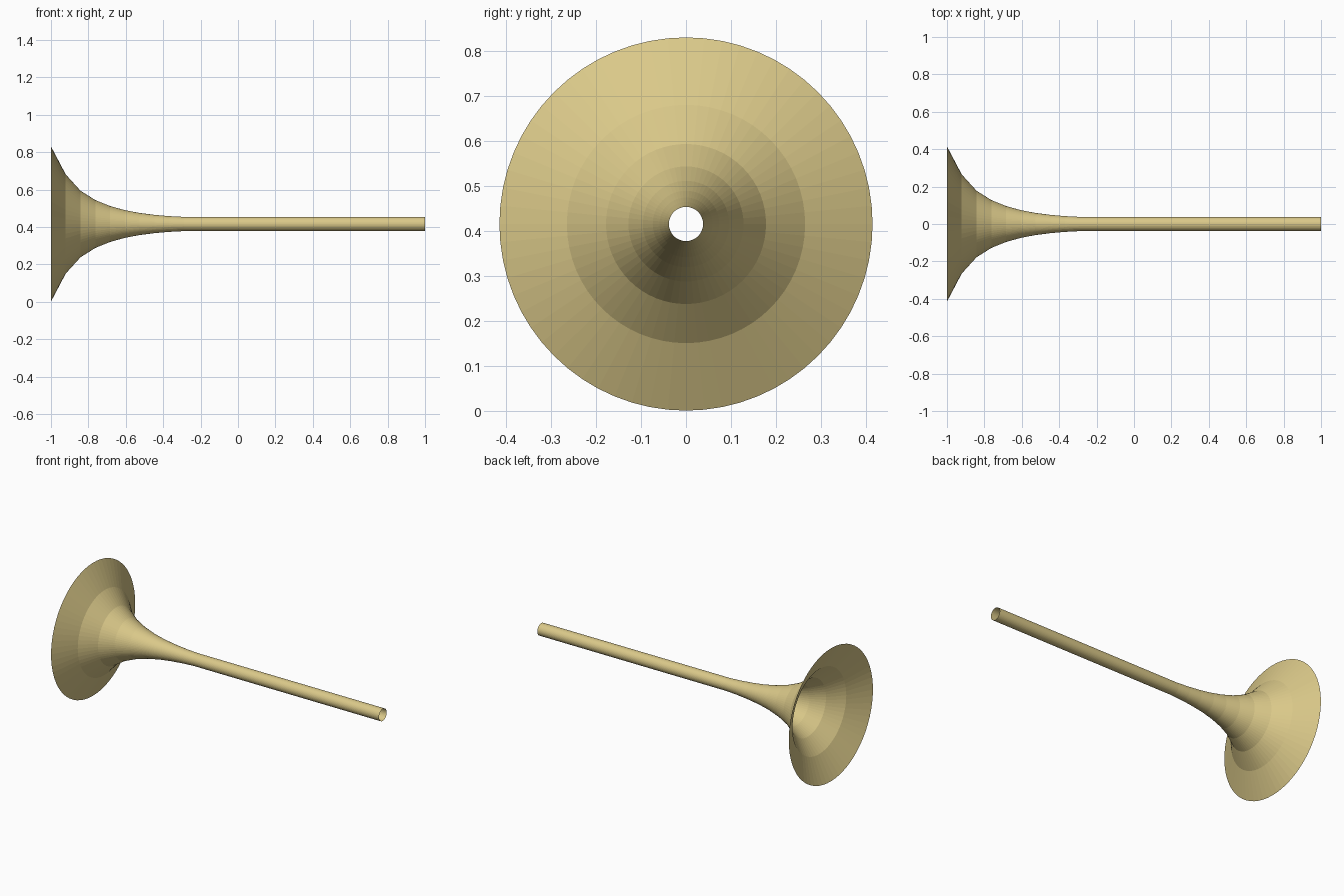
import bpy
import bmesh
from math import cos, sin, tau

cube = bpy.data.objects.get("Cube")
if cube:
    bpy.data.objects.remove(cube, do_unlink=True)

SIDES = 64
AXIS_Z = 0.416

# Pale brass
brass = bpy.data.materials.new("pale_brass")
brass.use_nodes = True
color = (0.70, 0.58, 0.25, 1)
brass.diffuse_color = color
brass.node_tree.nodes["Principled BSDF"].inputs["Base Color"].default_value = color

# Profile: flared bell in even steps, then a straight tube
flare = [0.415, 0.265, 0.178, 0.128, 0.096, 0.074, 0.059, 0.049, 0.042, 0.038]
profile = [(-1 + 0.079 * i, r) for i, r in enumerate(flare)]
profile.append((1, flare[-1]))

# Open shell of revolution around the x axis, faces wound outward
bm = bmesh.new()
rings = []
for x, r in profile:
    rings.append([bm.verts.new((x, r * cos(tau * k / SIDES), r * sin(tau * k / SIDES)))
                  for k in range(SIDES)])
for a, b in zip(rings, rings[1:]):
    for k in range(SIDES):
        n = (k + 1) % SIDES
        bm.faces.new((a[k], a[n], b[n], b[k]))

mesh = bpy.data.meshes.new("horn_bell_and_tube")
bm.to_mesh(mesh)
bm.free()
mesh.materials.append(brass)
horn = bpy.data.objects.new("horn_bell_and_tube", mesh)
horn.location.z = AXIS_Z
bpy.context.collection.objects.link(horn)
